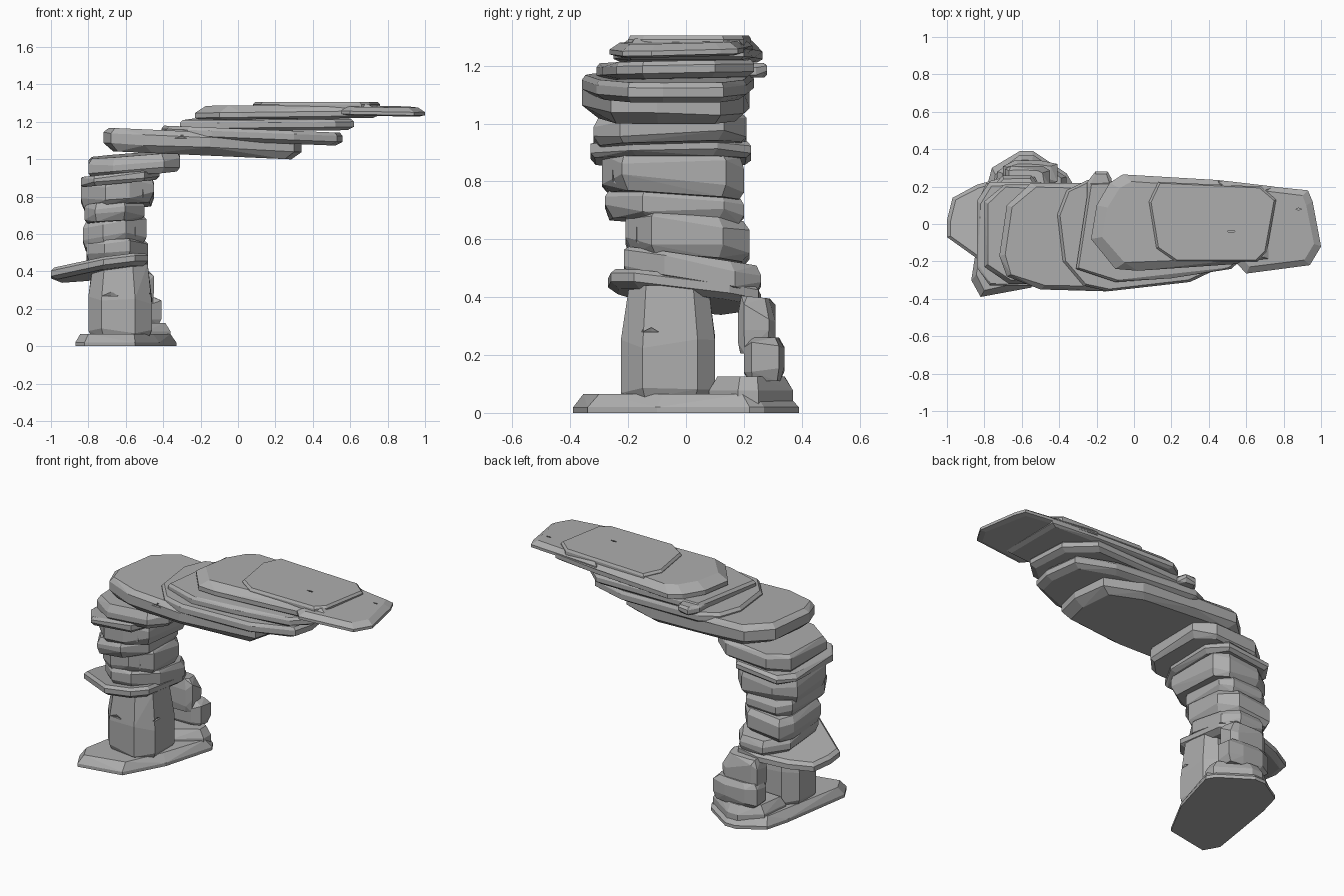
import bpy, bmesh, random
from mathutils import Vector, Matrix

cube = bpy.data.objects.get("Cube")
if cube:
    bpy.data.objects.remove(cube)
rng = random.Random(7)

stone_grey = bpy.data.materials.new("stone grey")
stone_grey.use_nodes = True
GREY = (0.42, 0.42, 0.42, 1)
stone_grey.diffuse_color = GREY
stone_grey.node_tree.nodes["Principled BSDF"].inputs["Base Color"].default_value = GREY


def add_object(name, bm):
    mesh = bpy.data.meshes.new(name)
    bm.to_mesh(mesh)
    bm.free()
    mesh.materials.append(stone_grey)
    obj = bpy.data.objects.new(name, mesh)
    bpy.context.collection.objects.link(obj)
    return obj


def slab(name, outline, low, high, slope=(0, 0), under=0.02, over=0.02, rough=0.0, waist=(0.3, 0.75)):
    """Chipped hull: a plan outline, inset towards its lower and upper faces, on tilted planes."""
    cx = (min(p[0] for p in outline) + max(p[0] for p in outline)) / 2
    cy = (min(p[1] for p in outline) + max(p[1] for p in outline)) / 2
    bm = bmesh.new()
    for t, inset in ((0, under), (waist[0], 0), (waist[1], 0), (1, over)):
        for x, y in outline:
            out = Vector((x - cx, y - cy))
            if inset:
                out -= out.normalized() * inset * (1 + rng.uniform(-rough, rough) * 10)
            z = low + t * (high - low)
            if 0 < t < 1:
                z += rng.uniform(-rough, rough) * (high - low) * 4
            z += slope[0] * out.x + slope[1] * out.y
            bm.verts.new((cx + out.x, cy + out.y, z))
    hull = bmesh.ops.convex_hull(bm, input=bm.verts)
    bmesh.ops.delete(bm, geom=list({v for v in hull["geom_interior"] if isinstance(v, bmesh.types.BMVert)}),
                     context="VERTS")
    bmesh.ops.dissolve_limit(bm, angle_limit=0.07, verts=bm.verts, edges=bm.edges)
    bmesh.ops.recalc_face_normals(bm, faces=bm.faces)
    return add_object(name, bm)


def block(name, x, y, z, slope=(0, 0), **options):
    """Slab with a rectangular plan whose corners are broken off unevenly."""
    w, d = x[1] - x[0], y[1] - y[0]
    outline = []
    for i, j in ((0, 0), (1, 0), (1, 1), (0, 1)):
        a, b = rng.uniform(0.12, 0.34) * w, rng.uniform(0.12, 0.3) * d
        along = (x[i] + (a if i == 0 else -a), y[j])
        side = (x[i], y[j] + (b if j == 0 else -b))
        outline += [side, along] if i == j else [along, side]
    return slab(name, outline, z[0], z[1], slope, rough=0.04, **options)


def crack(obj, at, length, axis):
    """Carve a thin wedge into a face; axis is the direction the crack runs in."""
    bm = bmesh.new()
    bmesh.ops.create_cone(bm, cap_ends=True, segments=4, radius1=0.5, radius2=0, depth=1)
    across = Vector((1, 1, 1)) * 0.022
    across[axis] = length
    bm.transform(Matrix.Translation(at) @ Matrix.Diagonal(across.to_4d()))
    cutter = add_object("crack_cutter", bm)
    cutter.hide_render = True
    mod = obj.modifiers.new("crack", "BOOLEAN")
    mod.operation, mod.object, mod.solver = "DIFFERENCE", cutter, "EXACT"
    graph = bpy.context.evaluated_depsgraph_get()
    mesh = bpy.data.meshes.new_from_object(obj.evaluated_get(graph))
    obj.modifiers.clear()
    obj.data = mesh
    bpy.data.objects.remove(cutter)


# Footing
slab("base_slab", [(-.87, -.3), (-.82, -.39), (-.55, -.34), (-.42, -.1), (-.33, .22), (-.36, .27),
                   (-.54, .39), (-.61, .39), (-.76, .3), (-.8, .15)],
     0, 0.065, under=0, over=0.04, waist=(0.1, 0.3))
slab("base_step", [(-.75, .1), (-.5, .08), (-.36, .18), (-.36, .25), (-.54, .37), (-.61, .37), (-.73, .28)],
     0.03, 0.125, under=0, over=0.03, waist=(0.2, 0.5))

# Lower column and the leaning prop behind it
shaft = slab("column_shaft", [(-.8, -.12), (-.73, -.21), (-.55, -.225), (-.46, -.15), (-.46, .04),
                              (-.52, .1), (-.72, .1), (-.8, .04)],
             0.05, 0.44, under=0.02, over=0.03, rough=0.015, waist=(0.07, 0.5))
crack(shaft, (-.68, -.21, .28), 0.13, 0)
crack(shaft, (-.47, -.12, .29), 0.1, 1)
block("rear_prop_foot", (-.7, -.41), (.2, .34), (.11, .26), under=0.02, over=0.03)
block("rear_prop_middle", (-.69, -.45), (.18, .31), (.2, .4), (0, -.1), under=0.015, over=0.03)

# Projecting ledge
slab("ledge", [(-1, -.07), (-1, .02), (-.97, .14), (-.84, .21), (-.66, .26), (-.53, .25), (-.48, .15),
               (-.48, -.18), (-.55, -.26), (-.72, -.27), (-.83, -.18)],
     0.38, 0.445, (.13, -.12), under=0.035, over=0.02)

# Stacked column stones: x range, y range, z range, tilt
column = [
    ((-.81, -.48), (-.215, .26), (.44, .54), (.03, -.15)),
    ((-.83, -.49), (-.21, .22), (.53, .67), (.1, -.08)),
    ((-.82, -.5), (-.28, .2), (.66, .76), (.06, -.05)),
    ((-.84, -.45), (-.29, .2), (.745, .89), (.08, -.07)),
    ((-.84, -.42), (-.33, .225), (.87, .925), (.1, .0)),
    ((-.8, -.31), (-.32, .21), (.92, 1.025), (.08, .03)),
]
for number, (x, y, z, tilt) in enumerate(column, 1):
    stone = block(f"column_stone_{number}", x, y, z, tilt, under=0.025, over=0.02)
    if number in (2, 4):
        crack(stone, (x[1] - 0.06, y[0] + 0.04, sum(z) / 2), 0.12, 2)

# Overhanging slabs
head = slab("head_slab", [(-.72, -.17), (-.68, -.28), (-.5, -.35), (-.15, -.36), (.3, -.26), (.34, -.1),
                          (.32, .12), (.1, .2), (-.25, .22), (-.55, .22), (-.68, .1)],
            1.02, 1.145, (-.045, 0), under=0.05, over=0.03, rough=0.02)
crack(head, (-.3, -.35, 1.12), 0.16, 0)
slab("second_slab", [(-.41, .05), (-.38, -.2), (-.27, -.33), (-.14, -.36), (.3, -.31), (.53, -.2), (.56, -.08),
                     (.53, .13), (.3, .21), (-.25, .235), (-.36, .18)],
     1.09, 1.16, (-.04, 0), under=0.04, over=0.015)
slab("third_slab", [(-.31, -.24), (-.24, .22), (.45, .235), (.6, .1), (.62, -.15), (.52, -.24), (.2, -.29), (-.1, -.31)],
     1.155, 1.215, (.005, .02), under=0.035, over=0.015)
block("third_slab_spur", (-.25, -.12), (.08, .28), (1.16, 1.21), under=0.015, over=0.015)
slab("top_slab", [(-.23, -.08), (-.2, .1), (-.13, .22), (-.06, .265), (.45, .235), (.75, .2), (.75, -.2), (.5, -.21),
                  (.02, -.25), (-.1, -.24)],
     1.215, 1.29, (.012, 0), under=0.03, over=0.06, waist=(0.15, 0.5))
tip = slab("top_slab_tip", [(.45, .23), (.93, .18), (.955, .12), (1, -.12), (.94, -.22), (.6, -.265), (.54, -.2)],
           1.235, 1.282, (-.02, .02), under=0.03, over=0.04, waist=(0.15, 0.5))
cap = slab("top_cap", [(.08, .12), (.13, .225), (.68, .2), (.76, .13), (.71, -.15), (.66, -.2), (.22, -.2), (.12, -.13)],
           1.26, 1.305, under=0, over=0.012, waist=(0.4, 0.7))
crack(cap, (.52, -.04, 1.305), 0.1, 0)
crack(tip, (.88, .08, 1.28), 0.08, 0)
